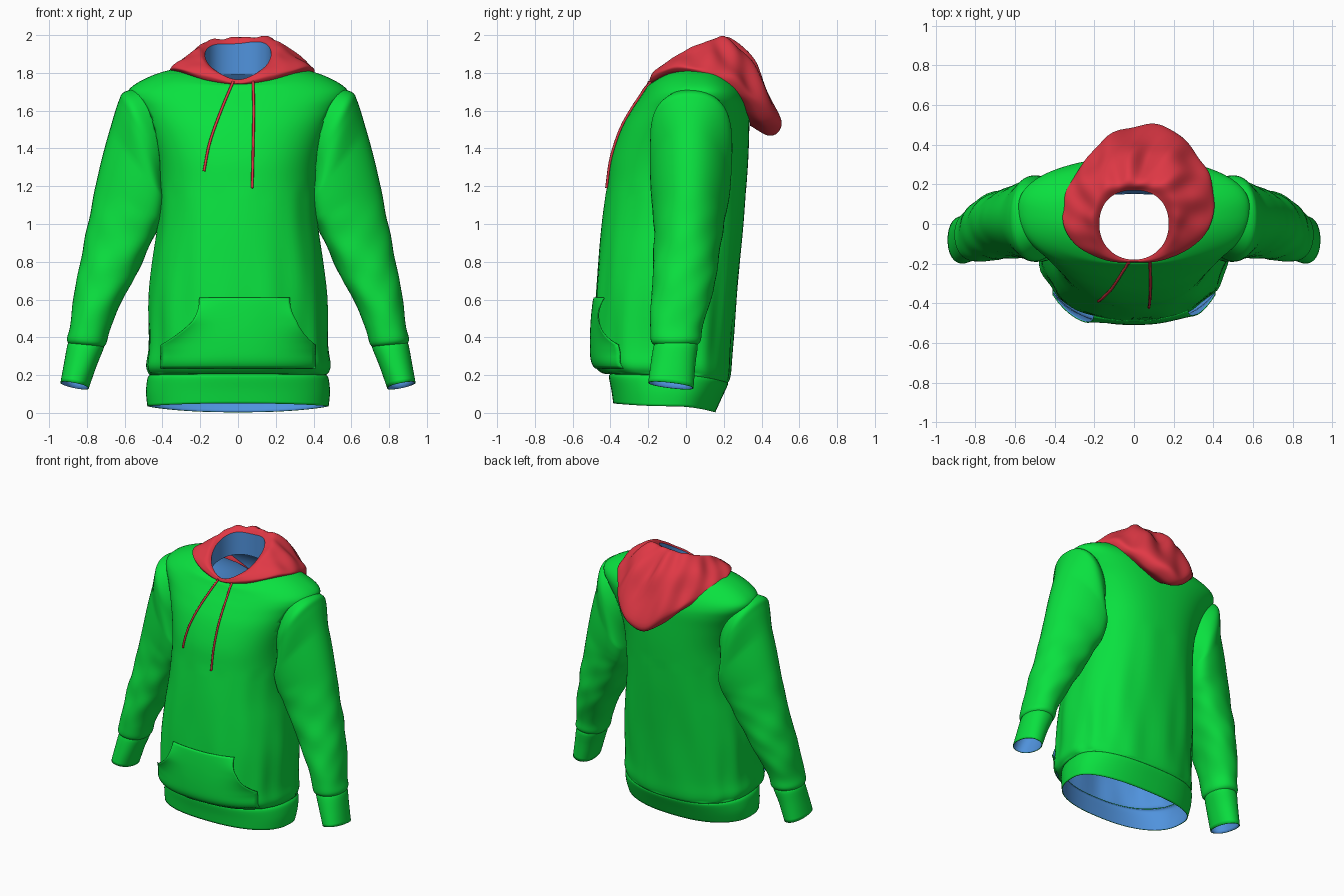
import bpy, math
from math import sin, cos, pi
from mathutils import Vector

if "Cube" in bpy.data.objects:
    bpy.data.objects.remove(bpy.data.objects["Cube"])


def material(name, col):
    m = bpy.data.materials.new(name)
    m.diffuse_color = (*col, 1)
    m.use_nodes = True
    m.node_tree.nodes["Principled BSDF"].inputs["Base Color"].default_value = m.diffuse_color
    return m


GREEN = material("green_fleece", (0.003, 0.75, 0.05))
RED = material("red_fleece", (0.75, 0.04, 0.06))
BLUE = material("blue_lining", (0.08, 0.29, 0.72))


def spow(v, e):
    return math.copysign(abs(v) ** e, v)


def sample(keys, u, mirror=False):
    """Catmull-Rom value of a list of tuples at index u."""
    n = len(keys) - 1
    i = min(int(u), n - 1)
    t = u - i
    a = keys[i - 1] if i > 0 else (keys[1] if mirror else keys[0])
    d = keys[i + 2] if i + 2 <= n else (keys[n - 1] if mirror else keys[n])
    return [q + 0.5 * t * (r - p + t * (2 * p - 5 * q + 4 * r - s + t * (3 * (q - r) + s - p)))
            for p, q, r, s in zip(a, keys[i], keys[i + 1], d)]


def dense(keys, k):
    return [sample(keys, j / k) for j in range((len(keys) - 1) * k + 1)]


def loft(name, rings, mat, closed=True, mirror=False, lined=True, skip=None):
    """Skin rows of points, listed bottom to top, optionally with a blue inner layer."""
    n = len(rings[0])
    pts = [Vector(p) for r in rings for p in r]
    faces = []
    for i in range(len(rings) - 1):
        for j in range(n if closed else n - 1):
            k = (j + 1) % n
            f = (i * n + j, i * n + k, (i + 1) * n + k, (i + 1) * n + j)
            if not (skip and skip((pts[f[0]] + pts[f[2]]) / 2)):
                faces.append(f)
    used = sorted({v for f in faces for v in f})
    new = {v: i for i, v in enumerate(used)}
    me = bpy.data.meshes.new(name)
    me.from_pydata([pts[v] for v in used], [], [[new[v] for v in f] for f in faces])
    me.materials.append(mat)
    me.materials.append(BLUE)
    ob = bpy.data.objects.new(name, me)
    bpy.context.collection.objects.link(ob)
    for p in me.polygons:
        p.use_smooth = True
    if mirror:
        ob.modifiers.new("mirror", 'MIRROR').use_mirror_merge = False
    if lined:
        md = ob.modifiers.new("lining", 'SOLIDIFY')
        md.thickness, md.offset, md.material_offset = .005, -1, 1
    return ob


N = 96
EXP = 2.35


def torso_ring(key, fold=0.0):
    """Ring from (z front, z side, z back, half width, y front, y back)."""
    zf, zs, zb, hw, yf, yb = key
    yc = (yf + yb) / 2 + 0.04
    pts = []
    for j in range(N):
        a = 2 * pi * j / N
        c, s = spow(cos(a), 2 / EXP), spow(sin(a), 2 / EXP)
        z = zs + ((zb if s > 0 else zf) - zs) * s * s
        f = 1 + fold * (sin(11 * a + 5 * z) + 0.6 * sin(17 * a - 3 * z))
        pts.append((hw * c * f, yc + (yb - yc if s > 0 else yc - yf) * s * f, z))
    return pts


# Key sections of the body, from the gathered waist to the neckline
BODY = [(.205, .20, .16, .467, -.40, .222), (.212, .212, .175, .475, -.445, .23),
        (.26, .255, .22, .487, -.485, .238), (.36, .36, .34, .475, -.49, .245),
        (.60, .60, .60, .472, -.48, .265), (.80, .80, .80, .452, -.465, .285),
        (1.0, 1.0, 1.0, .425, -.445, .305), (1.2, 1.2, 1.2, .42, -.417, .32),
        (1.35, 1.35, 1.35, .435, -.395, .33), (1.5, 1.5, 1.5, .485, -.345, .335),
        (1.6, 1.6, 1.6, .54, -.29, .335), (1.66, 1.67, 1.66, .58, -.25, .322),
        (1.70, 1.72, 1.715, .57, -.223, .295), (1.73, 1.775, 1.77, .48, -.205, .25),
        (1.738, 1.815, 1.82, .36, -.195, .21), (1.74, 1.83, 1.84, .205, -.19, .195)]
rows = dense(BODY, 5)


def torso_at(z):
    """Half width, centre, front and back of the body at a height."""
    for a, b in zip(rows, rows[1:]):
        if a[0] <= z <= b[0]:
            t = (z - a[0]) / max(b[0] - a[0], 1e-6)
            hw, yf, yb = [a[i] + (b[i] - a[i]) * t for i in (3, 4, 5)]
            return hw, (yf + yb) / 2 + .04, yf, yb
    return rows[-1][3], .03, rows[-1][4], rows[-1][5]


def front_y(x, z):
    hw, yc, yf, yb = torso_at(z)
    return yc - (yc - yf) * max(0, 1 - min(1, abs(x / hw)) ** EXP) ** (1 / EXP)


def in_torso(p):
    if p.z > 1.68:
        return False
    hw, yc, yf, yb = torso_at(p.z)
    d = (p.y - yc) / (yb - yc if p.y > yc else yc - yf)
    return abs(p.x / hw) ** EXP + abs(d) ** EXP < .93


# Sleeve rings from (outer x, outer z, inner x, inner z, y front, y back)
SLEEVE = [(.895, .365, .71, .35, -.165, .055), (.905, .392, .695, .372, -.187, .077),
          (.89, .46, .675, .45, -.19, .087), (.872, .60, .62, .58, -.185, .13),
          (.84, .78, .535, .74, -.175, .165), (.80, .97, .46, .90, -.17, .19),
          (.765, 1.15, .415, 1.0, -.175, .21), (.72, 1.35, .395, 1.07, -.185, .23),
          (.67, 1.53, .385, 1.14, -.19, .24), (.632, 1.65, .38, 1.22, -.19, .245),
          (.60, 1.70, .36, 1.3, -.18, .23), (.50, 1.72, .34, 1.35, -.13, .18)]
arm_keys = dense(SLEEVE, 6)


def skew(oz):
    return .42 * max(0, min(1, (oz - .5) / .7)) - .5 * max(0, min(1, (oz - 1.5) / .2))


def arm_ring(key, fold=0.0, tilt=0.0, n=48):
    """Egg-shaped ring, widest towards the body on the upper arm."""
    ox, oz, ix, iz, y0, y1 = key
    pts = []
    for j in range(n):
        a = 2 * pi * j / n
        c, s = spow(cos(a), .92), spow(sin(a), .92)
        f = 1 + fold * (sin(3 * a + 22 * oz) + .7 * sin(5 * a - 31 * oz))
        c, s = c * f - skew(oz) * s * s, s * f
        pts.append(((ox + ix) / 2 + (ox - ix) / 2 * c, (y0 + y1) / 2 + (y1 - y0) / 2 * s,
                    (oz + iz) / 2 + (oz - iz) / 2 * c - tilt * s))
    return pts


def in_sleeve(p):
    best = None
    for ox, oz, ix, iz, y0, y1 in arm_keys:
        ax, az = (ox - ix) / 2, (oz - iz) / 2
        dx, dz = abs(p.x) - (ox + ix) / 2, p.z - (oz + iz) / 2
        s = (p.y - (y0 + y1) / 2) / (y1 - y0) * 2
        c = (dx * ax + dz * az) / (ax * ax + az * az) + skew(oz) * s * s
        off = abs(dx * az - dz * ax) / math.hypot(ax, az)
        if best is None or off < best[0]:
            best = (off, c * c + s * s)
    return best[0] < .02 and best[1] < .9


# Body, open at the armholes
loft("body", [torso_ring(r, .004 + .007 * max(0, 1 - abs(r[1] - .4) / .5) if .21 < r[1] < 1.2 else 0)
              for r in rows], GREEN, skip=in_sleeve)

# Hem band
HEM = [(.05, .035, .003, .48, -.385, .155), (.12, .11, .08, .487, -.395, .19),
       (.19, .18, .145, .48, -.408, .22), (.207, .202, .162, .466, -.40, .221)]
loft("hem_band", [torso_ring(r) for r in dense(HEM, 4)], GREEN)

# Sleeves and cuffs
loft("sleeves", [arm_ring(r, .02 * max(0, 1 - abs(r[1] - .75) / .5)) for r in arm_keys],
     GREEN, mirror=True, skip=in_torso)
CUFF = [(.94, .16, .79, .13, -.20, .04), (.92, .27, .748, .25, -.187, .05),
        (.903, .36, .71, .345, -.172, .062), (.89, .373, .715, .36, -.16, .05)]
loft("cuffs", [arm_ring(r, tilt=max(0, .27 - r[1]) * .13) for r in dense(CUFF, 4)],
     GREEN, mirror=True)

# Front pouch pocket with curved, gaping side openings
pocket = []
for i in range(25):
    z = .235 + .375 * i / 24
    t = max(0, (z - .36) / .25)
    w = .24 + .17 * max(0, 1 - t) ** 2.2
    puff = sin(pi * i / 24) ** .6
    gape = sin(pi * max(0, (z - .31) / .3))
    row = []
    for j in range(41):
        v = j / 20 - 1
        x = .035 * min(1, t * 2) + v * w
        row.append((x, front_y(x, z) - .01 - puff * .01 - gape * .032 * v ** 4, z))
    pocket.append(row)
loft("front_pocket", pocket, GREEN, closed=False)

# Hood: (radius, z) profiles from the tucked underside to the rim, at 45 degree steps front to back
HOOD = [(.18, 1.735, .19, 1.74, .195, 1.745, .193, 1.755, .19, 1.762, .186, 1.765, .18, 1.762),
        (.22, 1.755, .235, 1.765, .245, 1.785, .235, 1.805, .22, 1.82, .20, 1.825, .18, 1.82),
        (.34, 1.80, .36, 1.812, .37, 1.83, .33, 1.862, .26, 1.895, .21, 1.918, .175, 1.90),
        (.37, 1.66, .415, 1.68, .43, 1.73, .39, 1.81, .33, 1.90, .24, 1.975, .18, 1.955),
        (.34, 1.52, .44, 1.47, .505, 1.53, .42, 1.73, .345, 1.885, .22, 1.99, .17, 1.955)]
HN, HS = 144, 36
hood = [[] for _ in range(HS + 1)]
for j in range(HN):
    a = 2 * pi * j / HN
    phi = abs((a + pi / 2 + pi) % (2 * pi) - pi)
    p = sample(HOOD, phi / pi * 4, mirror=True)
    prof = [(p[2 * i], p[2 * i + 1]) for i in range(7)]
    back = ((1 - cos(phi)) / 2) ** 2
    for i in range(HS + 1):
        u = i / HS
        r, z = sample(prof, u * 6)
        win = back * sin(pi * u) ** 1.2
        # Slanting cloth creases and a hollow in the collapsed crown
        f = .012 * sin(9 * a + 7 * u) + .009 * sin(15 * a - 9 * u + 1)
        dip = .06 * math.exp(-((a - pi / 2 + .1) / .22) ** 2 - ((u - .72) / .12) ** 2)
        r += win * f * .6
        z += win * (f - dip) + .07 * r * cos(a) * back * u
        hood[i].append((r * cos(a) + .06 * back * min(1, 1.6 * (1 - u)), r * sin(a), z))
loft("hood", hood, RED, lined=False)

# Inner neck of the hood, from the neckline up to the rim
lining = []
for k in range(9):
    t = k / 8
    lining.append([(x, y, (1.765 + .15 * y) * (1 - t) + z * t) for x, y, z in hood[-1]])
loft("hood_lining", lining, BLUE, lined=False)


# Drawstrings lying on the chest
def drawstring(name, path):
    cu = bpy.data.curves.new(name, 'CURVE')
    cu.dimensions = '3D'
    cu.bevel_depth = .007
    cu.bevel_resolution = 2
    cu.use_fill_caps = True
    pts = dense(path, 6)
    sp = cu.splines.new('POLY')
    sp.points.add(len(pts) - 1)
    for q, (x, z) in zip(sp.points, pts):
        q.co = (x, front_y(x, z) - .006, z, 1)
    cu.materials.append(RED)
    bpy.context.collection.objects.link(bpy.data.objects.new(name, cu))


drawstring("drawstring_long", [(.08, 1.755), (.083, 1.6), (.08, 1.4), (.075, 1.19)])
drawstring("drawstring_short", [(-.025, 1.755), (-.09, 1.6), (-.15, 1.43), (-.18, 1.28)])
